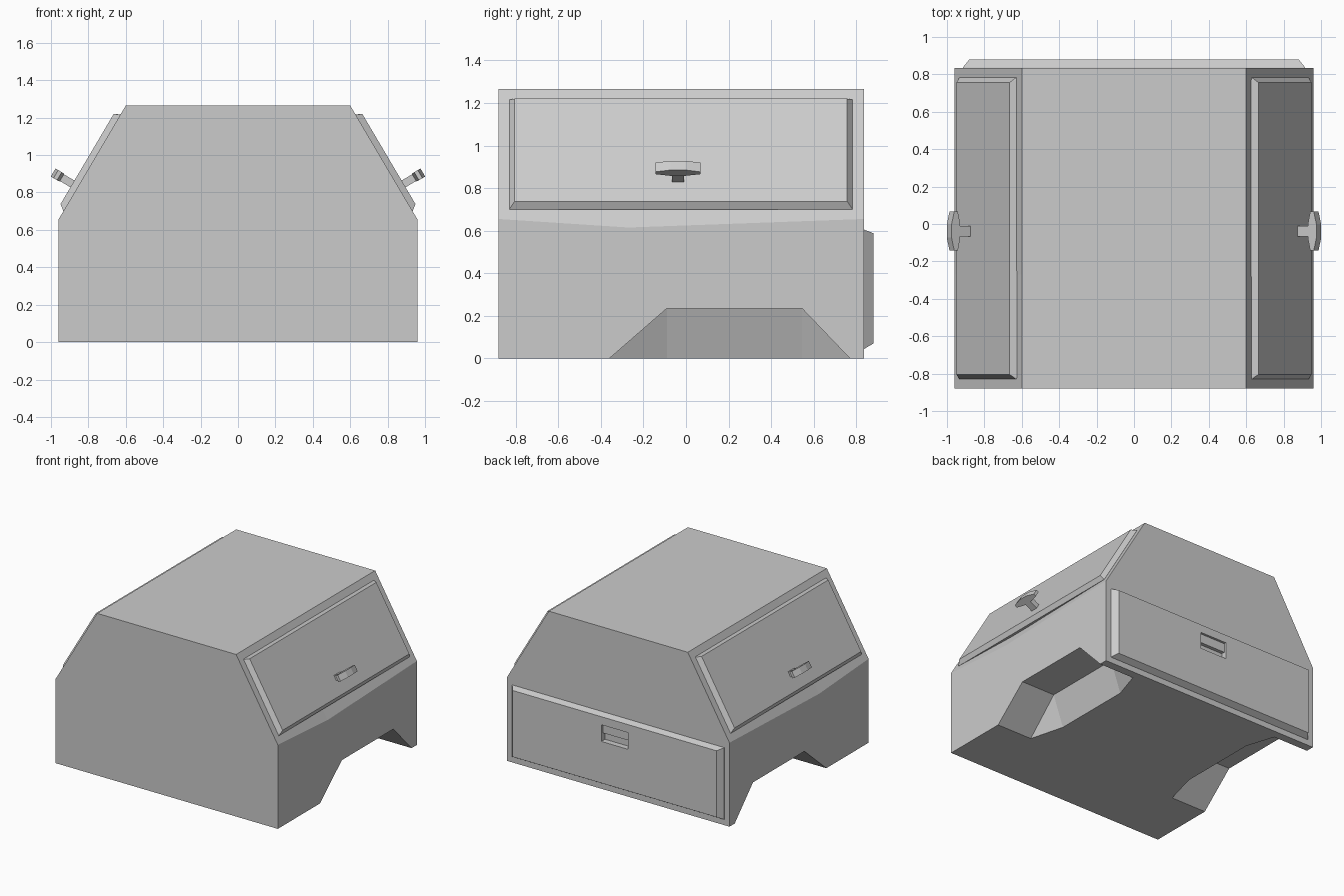
import bpy, bmesh
from mathutils import Vector

if "Cube" in bpy.data.objects:
    bpy.data.objects.remove(bpy.data.objects["Cube"])


def finish(name, bm):
    bmesh.ops.recalc_face_normals(bm, faces=bm.faces)
    mesh = bpy.data.meshes.new(name)
    bm.to_mesh(mesh)
    bm.free()
    ob = bpy.data.objects.new(name, mesh)
    bpy.context.collection.objects.link(ob)
    return ob


def loft(name, rings):
    """Join closed rings of equal length and cap both ends."""
    bm = bmesh.new()
    vs = [[bm.verts.new(p) for p in r] for r in rings]
    n = len(vs[0])
    for a, b in zip(vs, vs[1:]):
        for i in range(n):
            j = (i + 1) % n
            bm.faces.new((a[i], a[j], b[j], b[i]))
    bm.faces.new(vs[0])
    bm.faces.new(vs[-1])
    return finish(name, bm)


def hull(name, points):
    bm = bmesh.new()
    for p in points:
        bm.verts.new(p)
    bmesh.ops.convex_hull(bm, input=bm.verts[:])
    bmesh.ops.dissolve_limit(bm, angle_limit=0.01, verts=bm.verts[:], edges=bm.edges[:])
    return finish(name, bm)


def box(name, lo, hi):
    return hull(name, [(x, y, z) for x in (lo[0], hi[0])
                       for y in (lo[1], hi[1]) for z in (lo[2], hi[2])])


def mirror(pts, s):
    return [(s * x, y, z) for x, y, z in pts]


def cut(target, cutter):
    cutter.hide_render = True
    cutter.hide_viewport = True
    m = target.modifiers.new("cut", 'BOOLEAN')
    m.operation = 'DIFFERENCE'
    m.solver = 'EXACT'
    m.object = cutter


# Body shell: sloped shoulders whose lower edge dips slightly mid-way
def section(y, shoulder):
    half = [(0.96, y, 0), (0.96, y, shoulder), (0.6, y, 1.265)]
    return half + mirror(half, -1)[::-1]


body = loft("body", [section(-0.88, 0.655), section(-0.27, 0.615), section(0.835, 0.655)])

# Wheel arch cut-outs with tapered inner wall
floor = [(1.1, -0.36), (0.657, -0.36), (0.585, -0.09),
         (0.585, 0.545), (0.657, 0.77), (1.1, 0.77)]
arch = [(x, y, z) for x, y in floor for z in (-0.05, 0)]
arch += [(x, y, 0.235) for x in (0.67, 1.1) for y in (-0.09, 0.545)]


# Shoulder surface: x at height z, pushed out by d
def slope(z, d=0.0):
    return 0.96 - (z - 0.655) * 0.36 / 0.61 + d


door = [(slope(z, d), y, z) for z in (0.70, 1.215) for y in (-0.83, 0.783) for d in (-0.03, 0)]
door += [(slope(z, 0.038), y, z) for z in (0.738, 1.22) for y in (-0.805, 0.757)]

# T-shaped handle outline in (along y, along slope normal)
normal = Vector((0.861, 0, 0.508))
up = Vector((-0.508, 0, 0.861))
centre = Vector((0.965, -0.038, 0.893))
bar = [(-0.105, -0.012), (-0.035, -0.027), (0.035, -0.027), (0.105, -0.012),
       (0.105, 0.01), (0.035, 0.027), (-0.035, 0.027), (-0.105, 0.01)]
stem = [(-0.028, -0.12), (0.028, -0.12), (0.028, -0.02), (-0.028, -0.02)]


def slab(outline, half):
    return [tuple(centre + Vector((0, y, 0)) + normal * n + up * t)
            for y, n in outline for t in (-half, half)]


for s, side in ((1, "right"), (-1, "left")):
    cut(body, hull(side + "_arch_cutter", mirror(arch, s)))
    hull(side + "_side_door", mirror(door, s))
    hull(side + "_handle_bar", mirror(slab(bar, 0.025), s))
    hull(side + "_handle_stem", mirror(slab(stem, 0.021), s))

# Rear hatch with chamfered rim and recessed pull
hatch = hull("rear_hatch",
             [(x, y, z) for x in (-0.915, 0.915) for z in (0.045, 0.605) for y in (0.825, 0.837)] +
             [(x, 0.88, z) for x in (-0.88, 0.88) for z in (0.07, 0.588)])
pull_cut = box("pull_cutter", (-0.115, 0.80, 0.395), (0.115, 0.95, 0.525))
cut(hatch, pull_cut)
box("hatch_pull", (-0.115, 0.83, 0.455), (0.115, 0.862, 0.525))
